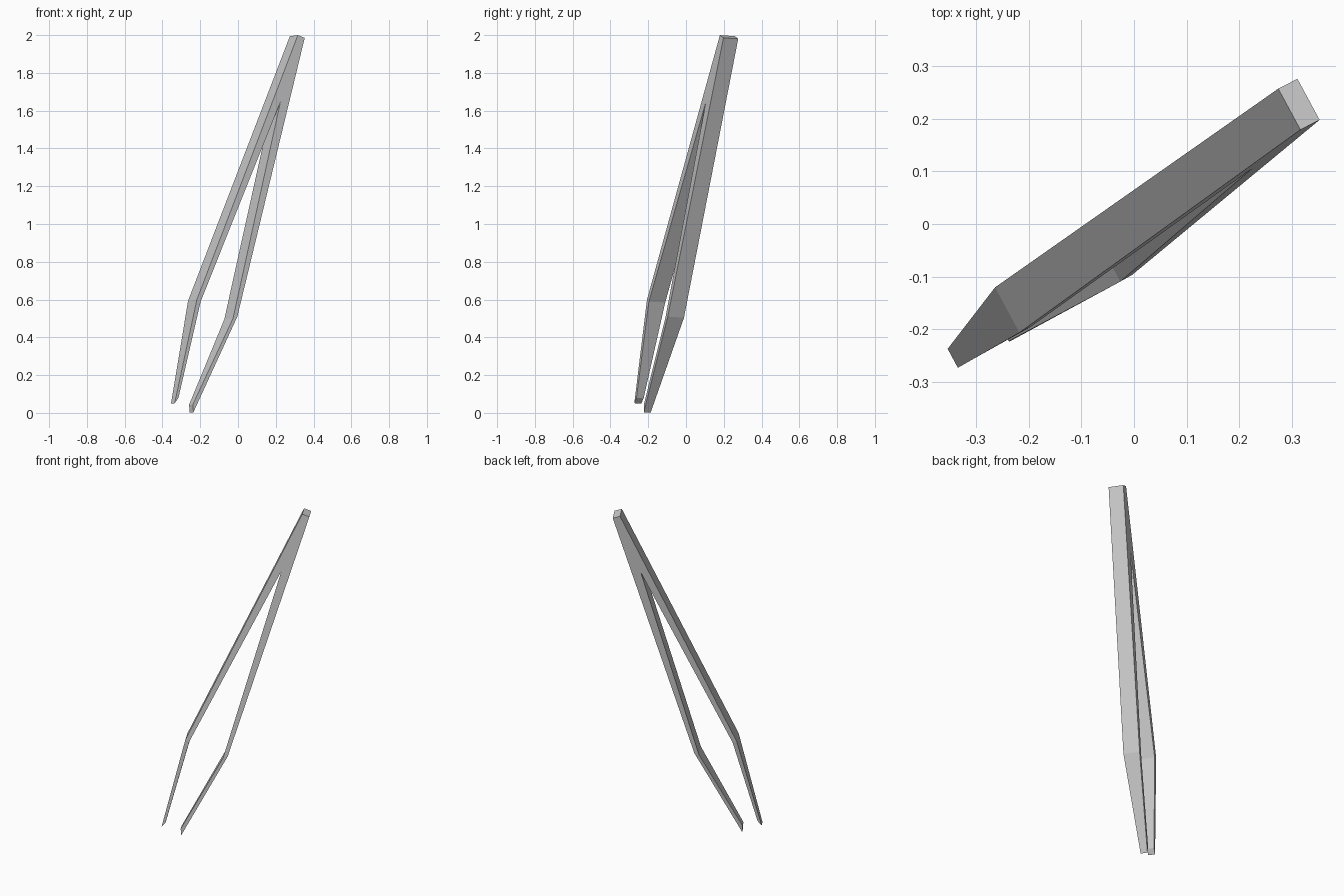
import bpy, bmesh
from mathutils import Vector

if "Cube" in bpy.data.objects:
    bpy.data.objects.remove(bpy.data.objects["Cube"])

# Working plane of the tweezers: slightly tilted, turned about z
along = Vector((0.88, 0.475, 0))
across = Vector((0.475, -0.88, 0))
normal = (across + Vector((0, 0, 0.058))).normalized()


def place(u, z, half, side):
    p = along * u + Vector((0, 0, z)) + across * (0.064 - 0.058 * z)
    return p + normal * half * side


# Profile: distance along the plane, height, half width of the strip
profile = [
    (0.364, 1.997, 0.0445),   # 0 joined end, left corner
    (-0.290, 0.596, 0.049),   # 1 left bend, outer
    (-0.425, 0.050, 0.0205),  # 2 left tip, outer
    (-0.402, 0.078, 0.0215),  # 3 left tip, inner
    (-0.267, 0.587, 0.049),   # 4 left bend, inner
    (0.248, 1.645, 0.0455),   # 5 notch between the arms
    (-0.075, 0.498, 0.049),   # 6 right bend, inner
    (-0.316, 0.044, 0.0215),  # 7 right tip, inner
    (-0.314, 0.002, 0.0205),  # 8 right tip, outer
    (-0.049, 0.507, 0.049),   # 9 right bend, outer
    (0.405, 1.983, 0.0445),   # 10 joined end, right corner
]
side_faces = [(0, 1, 4, 5), (1, 2, 3, 4), (0, 5, 10), (5, 6, 9, 10), (6, 7, 8, 9)]

bm = bmesh.new()
front = [bm.verts.new(place(*p, 1)) for p in profile]
back = [bm.verts.new(place(*p, -1)) for p in profile]

# Flat sides of both arms
for f in side_faces:
    bm.faces.new([front[i] for i in f])
    bm.faces.new([back[i] for i in reversed(f)])

# Outer and inner faces, tips and joined end
n = len(profile)
for i in range(n):
    j = (i + 1) % n
    bm.faces.new((front[i], back[i], back[j], front[j]))

bmesh.ops.recalc_face_normals(bm, faces=bm.faces)
mesh = bpy.data.meshes.new("tweezers")
bm.to_mesh(mesh)
bm.free()
tweezers = bpy.data.objects.new("tweezers", mesh)
bpy.context.collection.objects.link(tweezers)
